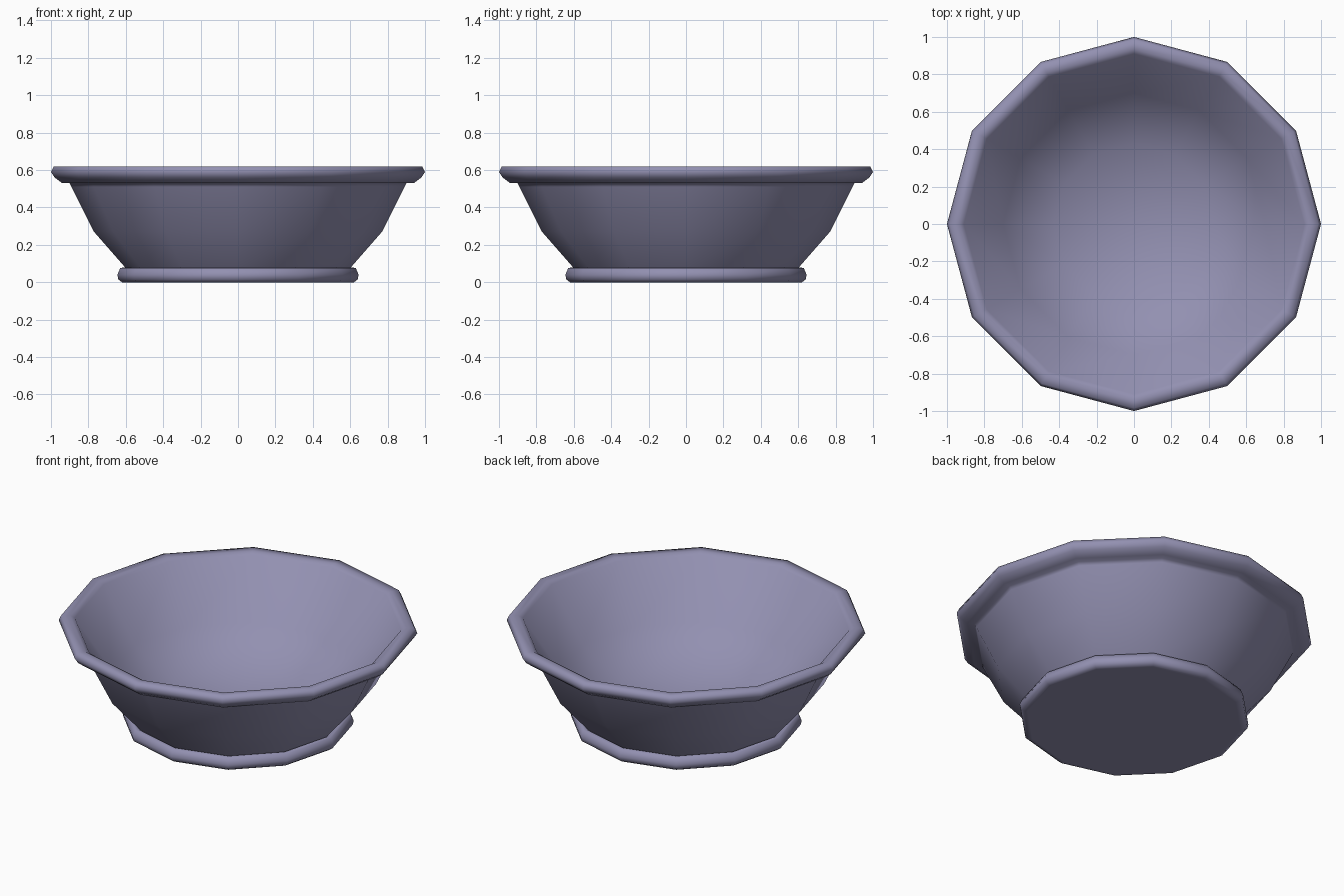
import bpy, bmesh, math

if "Cube" in bpy.data.objects:
    bpy.data.objects.remove(bpy.data.objects["Cube"])

SIDES = 12
mat = bpy.data.materials.new("dusty lavender")
mat.diffuse_color = (0.29, 0.28, 0.44, 1)
mat.use_nodes = True
mat.node_tree.nodes["Principled BSDF"].inputs["Base Color"].default_value = mat.diffuse_color


def lathe(name, profile):
    """Revolve (radius, z) points into a 12-sided body; radius 0 closes the end."""
    bm = bmesh.new()
    rings = []
    for r, z in profile:
        n = SIDES if r else 1
        rings.append([bm.verts.new((r * math.cos(2 * math.pi * i / SIDES),
                                    r * math.sin(2 * math.pi * i / SIDES), z))
                      for i in range(n)])
    for a, b in zip(rings, rings[1:]):
        for i in range(SIDES):
            j = (i + 1) % SIDES
            if len(a) == 1:
                bm.faces.new((a[0], b[j], b[i]))
            elif len(b) == 1:
                bm.faces.new((a[i], a[j], b[0]))
            else:
                bm.faces.new((a[i], a[j], b[j], b[i]))
    bmesh.ops.recalc_face_normals(bm, faces=bm.faces)
    mesh = bpy.data.meshes.new(name)
    bm.to_mesh(mesh)
    bm.free()
    mesh.materials.append(mat)
    ob = bpy.data.objects.new(name, mesh)
    bpy.context.collection.objects.link(ob)
    bpy.context.view_layer.objects.active = ob
    ob.select_set(True)
    bpy.ops.object.shade_smooth_by_angle(angle=math.radians(150))
    ob.select_set(False)


# Bowl: foot, flared outer wall, rolled rim, then rounded interior
lathe("bowl", [
    (0, 0), (0.60, 0), (0.62, 0), (0.64, 0.015), (0.645, 0.04), (0.63, 0.075),
    (0.61, 0.08), (0.595, 0.07), (0.77, 0.27), (0.89, 0.51), (0.90, 0.53),
    (0.94, 0.53), (0.98, 0.56), (1.0, 0.59), (0.985, 0.62),
    (0.935, 0.62), (0.91, 0.605),
    (0.70, 0.29), (0.43, 0.13), (0, 0.06),
])
